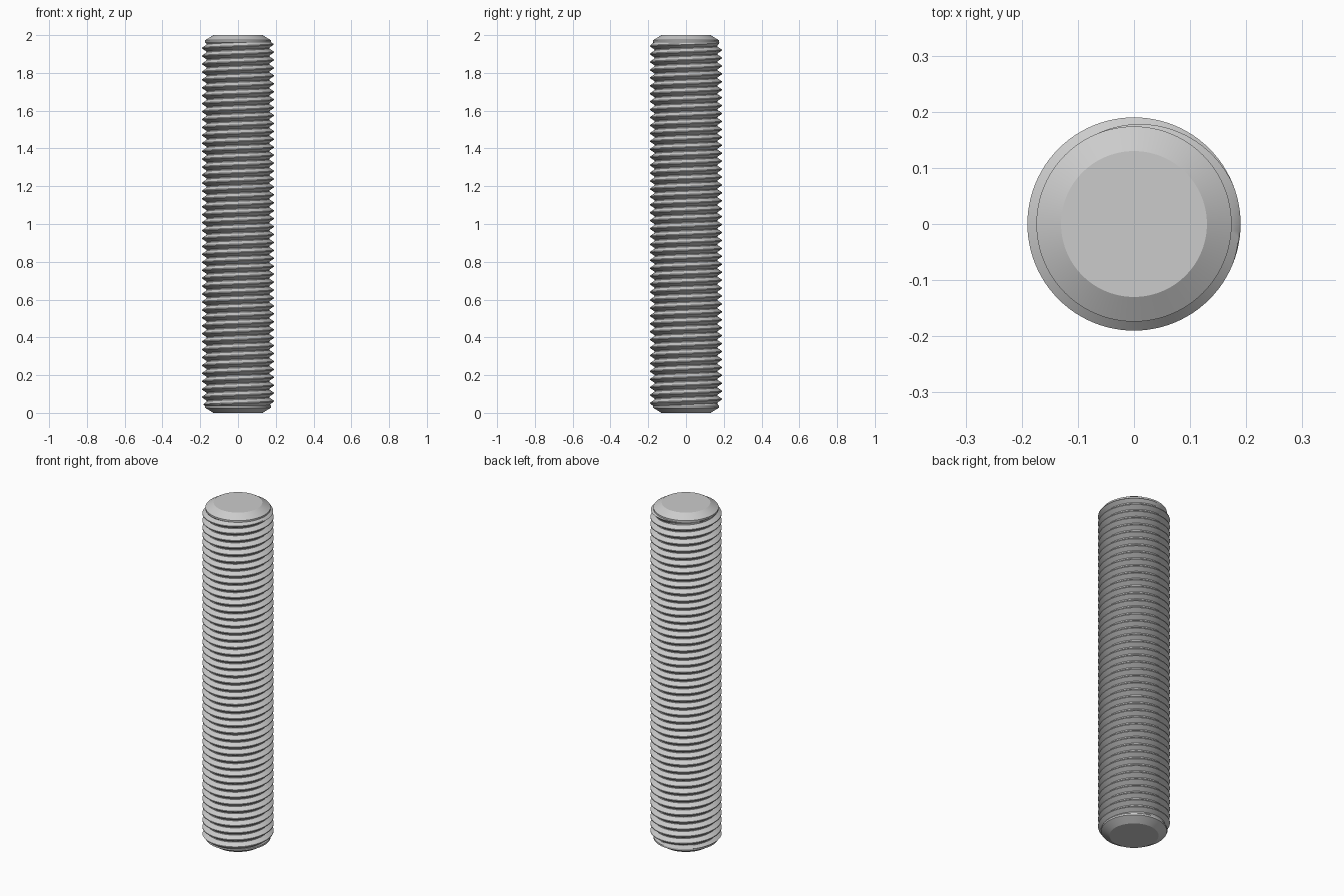
import bpy, bmesh, math

cube = bpy.data.objects.get("Cube")
if cube:
    bpy.data.objects.remove(cube, do_unlink=True)

# Main dimensions
HEIGHT = 2.0
CREST, ROOT, SHANK, TIP = 0.19, 0.166, 0.174, 0.13
CHAMFER = 0.027
LOW, HIGH = 0.037, 1.963      # limits of the threaded length
PITCH = 0.042
SIDES = 96
RUNOUT = PITCH / 4            # thread fades over a quarter turn
TURNS = math.ceil((HIGH - LOW) / PITCH) + 2

# One tooth: (fraction of pitch, radius)
TOOTH = [(-0.44, ROOT), (-0.06, CREST), (0.06, CREST), (0.44, ROOT)]


def thread_point(z, radius):
    """Clamp to the threaded length and fade into the plain shank."""
    z = min(max(z, LOW), HIGH)
    fade = min(1, min(z - LOW, HIGH - z) / RUNOUT)
    return SHANK + (radius - SHANK) * fade, z


def column(angle):
    """Outline of the rod at one angle, bottom centre to top centre."""
    start = HIGH + PITCH * (angle / math.tau - 0.25 - TURNS)
    pts = [(0, 0), (TIP, 0), (SHANK, CHAMFER), (SHANK, LOW)]
    for turn in range(TURNS + 2):
        for part, radius in TOOTH:
            pts.append(thread_point(start + PITCH * (turn + part), radius))
    pts += [(SHANK, HIGH), (SHANK, HEIGHT - CHAMFER), (TIP, HEIGHT), (0, HEIGHT)]
    return [(r * math.cos(angle), r * math.sin(angle), z) for r, z in pts]


# Sweep the outline around the axis; the seam shifts by one turn
bm = bmesh.new()
cols = [[bm.verts.new(p) for p in column(math.tau * i / SIDES)]
        for i in range(SIDES + 1)]
for a, b in zip(cols, cols[1:]):
    for j in range(len(a) - 1):
        bm.faces.new((a[j], b[j], b[j + 1], a[j + 1]))
bmesh.ops.remove_doubles(bm, verts=bm.verts, dist=0.00002)
bmesh.ops.dissolve_degenerate(bm, edges=bm.edges, dist=0.00002)
bmesh.ops.recalc_face_normals(bm, faces=bm.faces)

mesh = bpy.data.meshes.new("threaded_rod")
bm.to_mesh(mesh)
bm.free()
rod = bpy.data.objects.new("threaded_rod", mesh)
bpy.context.collection.objects.link(rod)

# Plain grey steel
steel = bpy.data.materials.new("grey_steel")
steel.use_nodes = True
grey = (0.6, 0.6, 0.6, 1)
steel.diffuse_color = grey
steel.node_tree.nodes["Principled BSDF"].inputs["Base Color"].default_value = grey
mesh.materials.append(steel)

# Smooth round the rod, crisp thread edges
bpy.ops.object.select_all(action="DESELECT")
rod.select_set(True)
bpy.context.view_layer.objects.active = rod
bpy.ops.object.shade_smooth_by_angle(angle=math.radians(25))
